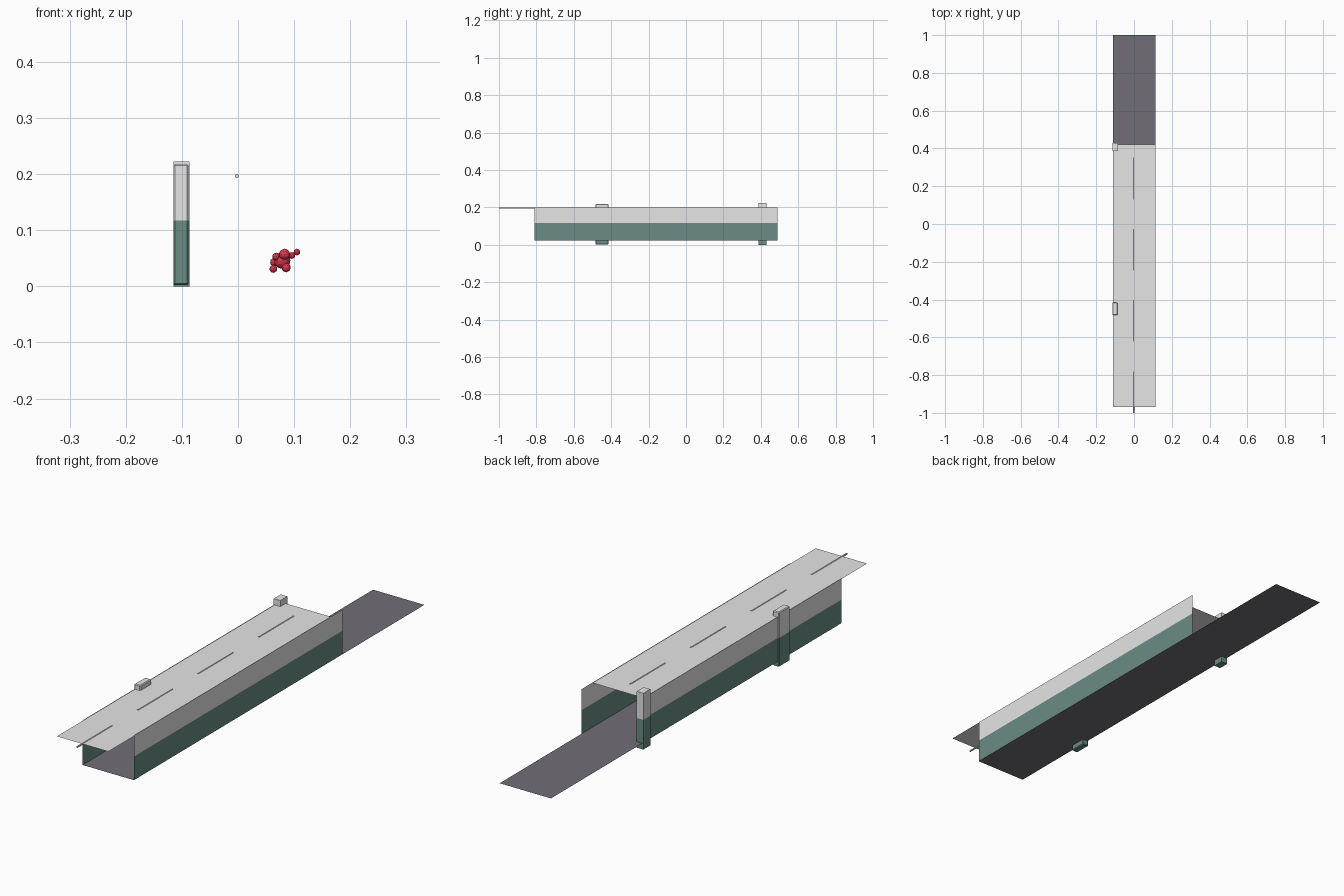
import bpy, bmesh, math
from mathutils import Matrix, Vector

if "Cube" in bpy.data.objects:
    bpy.data.objects.remove(bpy.data.objects["Cube"])


def material(name, rgb):
    m = bpy.data.materials.new(name)
    m.diffuse_color = (*rgb, 1)
    m.use_nodes = True
    m.node_tree.nodes["Principled BSDF"].inputs["Base Color"].default_value = m.diffuse_color
    return m


PALE = material("pale_grey", (0.79, 0.79, 0.79))
TEAL = material("dull_teal", (0.145, 0.265, 0.232))
FLOOR = material("dark_floor_grey", (0.165, 0.157, 0.18))
LAMP = material("lamp_white", (0.72, 0.76, 0.82))
RED = material("toy_red", (0.72, 0.04, 0.08))
SPLIT = 0.117   # height where the paint changes from teal to pale


def finish(bm, name, mats):
    me = bpy.data.meshes.new(name)
    bm.to_mesh(me)
    bm.free()
    for m in mats:
        me.materials.append(m)
    ob = bpy.data.objects.new(name, me)
    bpy.context.collection.objects.link(ob)
    return ob


def paint_two_tone(bm):
    # cut at the paint line, teal below and pale above
    bmesh.ops.bisect_plane(bm, geom=bm.verts[:] + bm.edges[:] + bm.faces[:],
                           plane_co=(0, 0, SPLIT), plane_no=(0, 0, 1))
    for f in bm.faces:
        f.material_index = 1 if f.calc_center_median().z < SPLIT else 0


def sheet(name, corners, mats, two_tone=False):
    bm = bmesh.new()
    bm.faces.new([bm.verts.new(c) for c in corners])
    if two_tone:
        paint_two_tone(bm)
    return finish(bm, name, mats)


def pillar(name, x0, x1, y0, y1, z0, z1, bevel=0):
    bm = bmesh.new()
    size = Matrix.Diagonal((x1 - x0, y1 - y0, z1 - z0, 1))
    centre = Matrix.Translation(((x0 + x1) / 2, (y0 + y1) / 2, (z0 + z1) / 2))
    bmesh.ops.create_cube(bm, size=1, matrix=centre @ size)
    if bevel:
        bmesh.ops.bevel(bm, geom=bm.edges[:], offset=bevel, segments=1, affect='EDGES')
    paint_two_tone(bm)
    return finish(bm, name, [PALE, TEAL])


# floor and ceiling
L, R, Z0, Z1 = -0.111, 0.113, 0.024, 0.2
sheet("floor", [(L, -0.81, Z0), (R, -0.81, Z0), (R, 1, Z0), (L, 1, Z0)], [FLOOR])
zc = 0.198
sheet("ceiling", [(L, -0.97, zc), (R, -0.97, zc), (R, 0.42, zc), (L, 0.42, zc)], [PALE])

# two-tone walls
for name, x, end in (("right_wall", R, 0.49), ("left_wall", L, 0.42)):
    sheet(name, [(x, -0.81, Z0), (x, end, Z0), (x, end, Z1), (x, -0.81, Z1)],
          [PALE, TEAL], True)

# pillars along the left wall
pillar("front_pillar", -0.115, -0.088, -0.483, -0.415, 0.002, 0.218, 0.003)
pillar("back_pillar", -0.115, -0.086, 0.387, 0.43, 0.0, 0.222)

# four ceiling lamp tubes
for i in range(4):
    bm = bmesh.new()
    bmesh.ops.create_cone(bm, cap_ends=True, segments=8, radius1=0.0035, radius2=0.0035,
                          depth=0.22, matrix=Matrix.Translation((-0.002, -0.89 + i * 0.377, 0.1965))
                          @ Matrix.Rotation(math.pi / 2, 4, 'X'))
    finish(bm, f"lamp_tube_{i + 1}", [LAMP])

# small red soft toy slumped on the floor: (x, y, z, radius)
bm = bmesh.new()
for x, y, z, r in ((0.079, 0, 0.046, 0.015), (0.083, -0.012, 0.057, 0.010),
                   (0.105, -0.006, 0.061, 0.006), (0.096, -0.004, 0.055, 0.006),
                   (0.063, -0.008, 0.031, 0.007), (0.086, -0.010, 0.033, 0.008),
                   (0.065, 0.006, 0.043, 0.008), (0.068, -0.008, 0.053, 0.007)):
    bmesh.ops.create_icosphere(bm, subdivisions=2, radius=r,
                               matrix=Matrix.Translation((x, y, z)))
finish(bm, "soft_toy", [RED])
